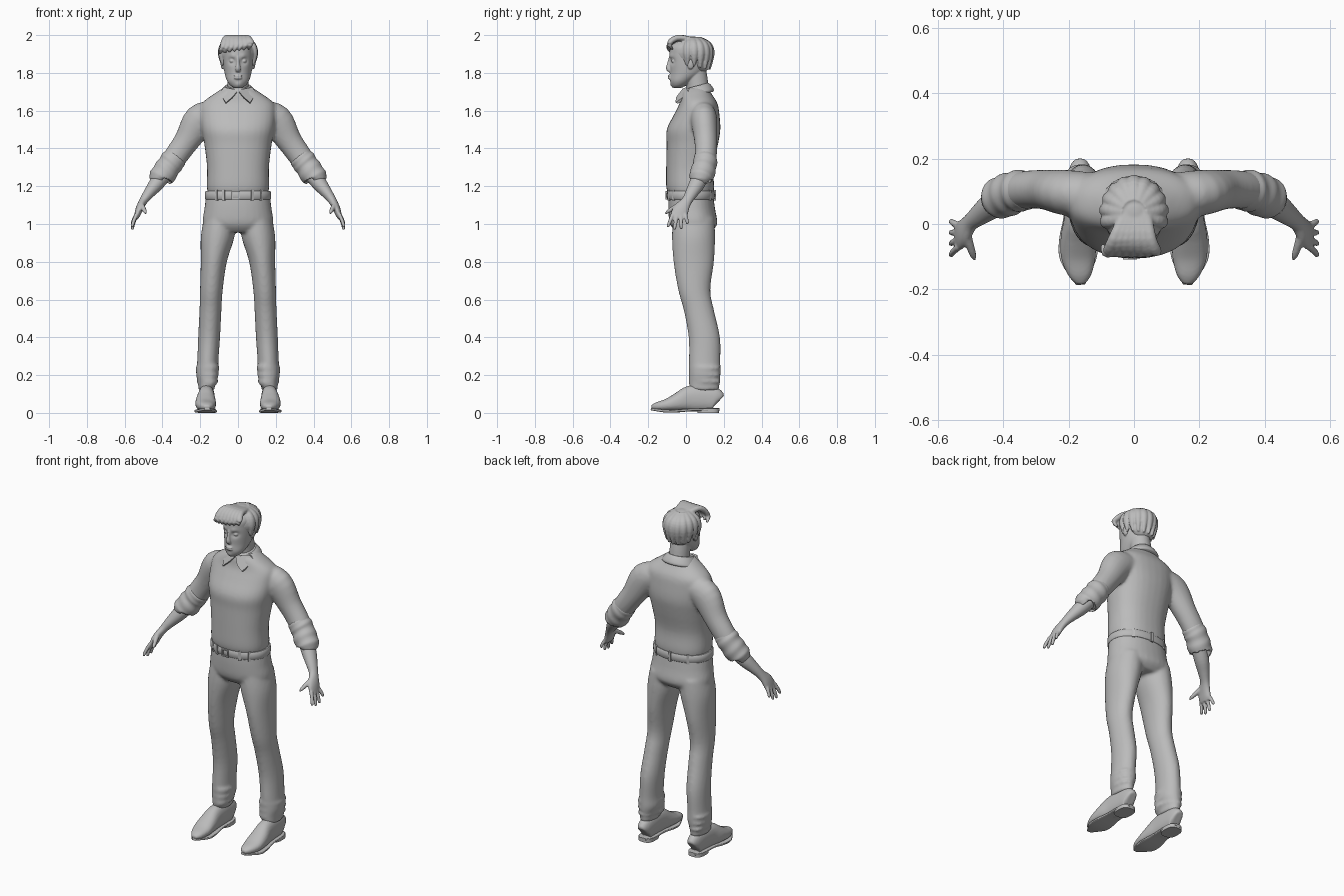
import bpy, bmesh, math
from mathutils import Vector, Matrix

cube = bpy.data.objects.get("Cube")
if cube:
    bpy.data.objects.remove(cube)

grey = bpy.data.materials.new("plain_grey")
grey.use_nodes = True
grey.diffuse_color = (0.5, 0.5, 0.5, 1)
grey.node_tree.nodes["Principled BSDF"].inputs["Base Color"].default_value = (0.5, 0.5, 0.5, 1)

X, Y, Z = Vector((1, 0, 0)), Vector((0, 1, 0)), Vector((0, 0, 1))


def spline(rows, steps):
    """Catmull-Rom interpolation through rows of numbers."""
    rows = [Vector(r) for r in rows]
    out = []
    for i in range(len(rows) - 1):
        a, b = rows[max(i - 1, 0)], rows[i]
        c, d = rows[i + 1], rows[min(i + 2, len(rows) - 1)]
        for k in range(steps):
            t = k / steps
            out.append(b + (c - a) * (t / 2)
                       + (a * 2 - b * 5 + c * 4 - d) * (t * t / 2)
                       + (b * 3 - a - c * 3 + d) * (t ** 3 / 2))
    return out + [rows[-1]]


def tube(bm, rows, hint=Y, axis=None, sides=32, steps=4, power=2, wobble=0, waves=1, mirror=False):
    """Loft through rows of x, y, z, radius along hint, radius across it."""
    pts = spline(rows, steps)
    rings, made = [], []
    for i, row in enumerate(pts):
        here = Vector(row[:3])
        ahead, behind = pts[min(i + 1, len(pts) - 1)], pts[max(i - 1, 0)]
        t = axis or (Vector(ahead[:3]) - Vector(behind[:3])).normalized()
        u = (hint - t * hint.dot(t)).normalized()
        v = t.cross(u)
        ring = []
        for k in range(sides):
            a = math.tau * k / sides
            c, s = math.cos(a), math.sin(a)
            swell = 1 + wobble * math.sin(waves * math.tau * i / len(pts) + s)
            cu = math.copysign(abs(c) ** (2 / power), c) * row[3] * swell
            cv = math.copysign(abs(s) ** (2 / power), s) * row[4] * swell
            ring.append(bm.verts.new(here + u * cu + v * cv))
        rings.append(ring)
    for lower, upper in zip(rings, rings[1:]):
        for k in range(sides):
            j = (k + 1) % sides
            made.append(bm.faces.new((lower[k], lower[j], upper[j], upper[k])))
    made += [bm.faces.new(rings[0][::-1]), bm.faces.new(rings[-1])]
    if mirror:
        mirror_faces(bm, made)


def upright(bm, rows, **options):
    """Loft of level rings from rows of y, z, half depth, half width."""
    tube(bm, [(0, y, z, d, w) for y, z, d, w in rows], axis=Z, **options)


def mirror_faces(bm, faces):
    copy = bmesh.ops.duplicate(bm, geom=faces)["geom"]
    for v in (g for g in copy if isinstance(g, bmesh.types.BMVert)):
        v.co.x = -v.co.x
    bmesh.ops.reverse_faces(bm, faces=[g for g in copy if isinstance(g, bmesh.types.BMFace)])


def ball(bm, centre, size, mirror=False):
    matrix = Matrix.Translation(centre) @ Matrix.Diagonal((*size, 1))
    verts = bmesh.ops.create_uvsphere(bm, u_segments=24, v_segments=16, radius=1, matrix=matrix)["verts"]
    if mirror:
        mirror_faces(bm, list({f for v in verts for f in v.link_faces}))


def box(bm, centre, size, turn=0):
    matrix = Matrix.Translation(centre) @ Matrix.Rotation(turn, 4, "Z") @ Matrix.Diagonal((*size, 1))
    bmesh.ops.create_cube(bm, size=1, matrix=matrix)


def finish(bm, name, voxel=0, smooth=0):
    """Make the object; a voxel size fuses overlapping pieces into one skin."""
    bmesh.ops.recalc_face_normals(bm, faces=bm.faces)
    mesh = bpy.data.meshes.new(name)
    bm.to_mesh(mesh)
    bm.free()
    obj = bpy.data.objects.new(name, mesh)
    bpy.context.collection.objects.link(obj)
    mesh.materials.append(grey)
    bpy.ops.object.select_all(action="DESELECT")
    obj.select_set(True)
    bpy.context.view_layer.objects.active = obj
    if voxel:
        remesh = obj.modifiers.new("fuse", "REMESH")
        remesh.mode, remesh.voxel_size, remesh.use_smooth_shade = "VOXEL", voxel, True
    if smooth:
        soften = obj.modifiers.new("soften", "SMOOTH")
        soften.factor, soften.iterations = 0.5, smooth
    if voxel:
        bpy.ops.object.shade_smooth()
    else:
        bpy.ops.object.shade_smooth_by_angle(angle=math.radians(40))
    return obj


# Sweater: body and sleeves in one skin
bm = bmesh.new()
upright(bm, [(.025, 1.16, .12, .16), (.022, 1.2, .127, .165), (.02, 1.3, .125, .164),
             (.033, 1.42, .136, .178), (.04, 1.5, .142, .193), (.057, 1.58, .12, .2),
             (.066, 1.64, .1, .19), (.055, 1.69, .08, .125), (.055, 1.72, .065, .08)], power=2.3)
tube(bm, [(.12, .085, 1.58, .07, .07), (.2, .095, 1.548, .07, .088), (.27, .105, 1.442, .061, .068),
          (.325, .105, 1.365, .058, .063), (.37, .096, 1.3, .058, .06), (.4, .085, 1.25, .055, .056)],
     mirror=True)
finish(bm, "sweater", voxel=.009, smooth=6)

# Rolled cuffs with soft creases
bm = bmesh.new()
tube(bm, [(.325, .103, 1.362, .055, .057), (.34, .102, 1.342, .063, .066), (.36, .1, 1.315, .063, .065),
          (.385, .09, 1.278, .065, .066), (.41, .079, 1.243, .064, .064), (.412, .078, 1.238, .05, .05)],
     wobble=.035, waves=4, mirror=True)
finish(bm, "rolled_cuffs", voxel=.006, smooth=2)

# Forearms, palms, fingers and thumbs
bm = bmesh.new()
tube(bm, [(.38, .09, 1.28, .043, .043), (.43, .06, 1.215, .042, .04), (.47, .03, 1.165, .034, .03),
          (.5, .005, 1.123, .028, .022), (.52, -.022, 1.085, .04, .02), (.533, -.036, 1.05, .044, .016),
          (.54, -.038, 1.03, .036, .012)], mirror=True)
for i, drop in enumerate((.066, .08, .076, .05)):
    base = Vector((.536, -.07 + i * .022, 1.052))
    spread = Vector((.024, -.026 + i * .013, -drop))
    reach = [(0, .011), (.55, .01), (.95, .008), (1.05, .003)]
    tube(bm, [(*(base + spread * t + X * (.012 * t * (1 - t))), r, r) for t, r in reach],
         sides=12, mirror=True)
tube(bm, [(.512, -.03, 1.105, .016, .014), (.502, -.065, 1.085, .013, .013),
          (.492, -.095, 1.066, .01, .01), (.487, -.11, 1.054, .004, .004)], sides=12, mirror=True)
finish(bm, "arms_and_hands", voxel=.005, smooth=2)

# Trousers: hips and both legs in one skin
bm = bmesh.new()
upright(bm, [(.025, 1.16, .118, .168), (.03, 1.08, .124, .178),
             (.04, 1, .125, .187), (.04, .955, .09, .15)], power=2.2)
tube(bm, [(.095, .04, 1.03, .11, .085), (.108, .04, .93, .114, .089), (.128, .041, .8, .107, .069),
          (.141, .044, .65, .085, .06), (.146, .069, .54, .08, .058), (.153, .097, .4, .083, .058),
          (.16, .099, .27, .083, .056), (.162, .1, .21, .083, .06), (.166, .098, .16, .08, .046),
          (.167, .098, .118, .078, .042)], axis=Z, mirror=True)
for z in (.165, .2, .238):
    tube(bm, [(.162, .1, z - .012, .076, .04), (.162, .098, z, .086, z / 10 + .04),
              (.162, .1, z + .014, .076, .048)], hint=Vector((.2, 1, 0)), mirror=True)
finish(bm, "trousers", voxel=.009, smooth=5)

# Belt with loops and buckle
bm = bmesh.new()
upright(bm, [(.025, 1.13, .12, .168), (.025, 1.135, .127, .175),
             (.025, 1.17, .127, .174), (.025, 1.175, .12, .166)], power=2.2, steps=2, sides=48)
for turn in (.9, 2.2, 4, math.pi * 1.5 - .45, math.pi * 1.5 + .45, 5.5, math.pi / 2):
    box(bm, (.172 * math.cos(turn), .025 + .127 * math.sin(turn), 1.152), (.012, .016, .056), turn)
finish(bm, "belt")
bm = bmesh.new()
box(bm, (-.012, -.104, 1.17), (.042, .01, .007))
box(bm, (-.012, -.104, 1.133), (.042, .01, .007))
for x in (-.03, .006):
    box(bm, (x, -.104, 1.152), (.007, .01, .04))
finish(bm, "buckle")

# Shoes: upper, thin sole and heel block
bm = bmesh.new()
tube(bm, [(.165, .172, .06, .04, .025), (.165, .155, .07, .062, .037), (.166, .09, .078, .07, .042),
          (.168, .02, .075, .068, .045), (.171, -.04, .058, .05, .053), (.17, -.1, .042, .033, .053),
          (.165, -.155, .034, .022, .036), (.163, -.183, .03, .01, .014)], hint=Z, power=2.3, mirror=True)
finish(bm, "shoe_uppers", voxel=.006, smooth=2)
bm = bmesh.new()
tube(bm, [(.165, .176, .018, .007, .02), (.166, .13, .018, .007, .045), (.168, .03, .016, .007, .046),
          (.171, -.05, .01, .008, .058), (.17, -.11, .01, .008, .055), (.163, -.185, .02, .006, .014)],
     hint=Z, power=5, mirror=True)
tube(bm, [(.166, .118, 0, .058, .046), (.166, .118, .022, .058, .046)],
     axis=Z, power=2.8, steps=1, mirror=True)
finish(bm, "soles_and_heels")

# Collar: tilted band and two pointed flaps
bm = bmesh.new()
tube(bm, [(0, .064, 1.682, .082, .095), (0, .062, 1.69, .088, .1), (0, .055, 1.715, .08, .084),
          (0, .051, 1.73, .07, .068)], sides=48)
finish(bm, "collar_band")
bm = bmesh.new()
flap = [(.004, -.028, 1.702), (.03, -.052, 1.672), (.064, -.056, 1.643),
        (.099, .015, 1.693), (.075, .0, 1.724), (.035, -.018, 1.716)]
front = [bm.verts.new(p) for p in flap]
back = [bm.verts.new(Vector(p) + Y * .014 - Z * .006) for p in flap]
faces = [bm.faces.new(front), bm.faces.new(back[::-1])]
for k in range(len(flap)):
    j = (k + 1) % len(flap)
    faces.append(bm.faces.new((front[k], back[k], back[j], front[j])))
mirror_faces(bm, faces)
finish(bm, "collar_flaps")

# Head: skull with sculpted sockets, brow, mouth and chin
bm = bmesh.new()
upright(bm, [(-.045, 1.721, .024, .022), (-.036, 1.735, .042, .042), (-.022, 1.76, .063, .059),
             (.005, 1.8, .088, .071), (.014, 1.85, .1, .078), (.019, 1.9, .106, .081),
             (.02, 1.94, .1, .078), (.02, 1.975, .06, .05)], sides=64, steps=6)
bumps = [(.032, 1.863, .017, .014), (-.032, 1.863, .017, .014), (.03, 1.887, .014, -.005),
         (-.03, 1.887, .014, -.005), (0, 1.778, .018, -.006), (0, 1.757, .012, .004), (0, 1.737, .016, -.004)]
for v in bm.verts:
    if v.co.y < 0:
        v.co.y += sum(push * math.exp(-((v.co.x - x) ** 2 + (v.co.z - z) ** 2) / r ** 2)
                      for x, z, r, push in bumps)
tube(bm, [(0, .065, 1.66, .058, .057), (0, .06, 1.74, .058, .056), (0, .045, 1.82, .06, .056)])
tube(bm, [(0, -.078, 1.885, .012, .008), (0, -.087, 1.85, .013, .009),
          (0, -.093, 1.823, .013, .014), (0, -.082, 1.81, .01, .014)], sides=16)
for z in (1.784, 1.772):
    ball(bm, (0, -.088, z), (.022, .008, .005))
ball(bm, (.032, -.066, 1.863), (.013, .012, .01), mirror=True)
ball(bm, (.081, .025, 1.85), (.011, .02, .031), mirror=True)
finish(bm, "head", voxel=.004, smooth=2)

# Hair: rounded mass, nape, sideburns and swept locks
bm = bmesh.new()
ball(bm, (0, .032, 1.905), (.094, .104, .088))
ball(bm, (0, .075, 1.858), (.074, .052, .062))
ball(bm, (.08, .005, 1.875), (.012, .014, .036), mirror=True)
for i in range(7):
    s = i / 6
    x = .068 - .15 * s
    tube(bm, [(.035 - .06 * s, .03, 1.978, .012, .02), (x * .75, -.045, 1.985, .016, .018),
              (x, -.088, 1.957 - .02 * s, .013, .018), (x - .014, -.088 + .3 * x * x / .08, 1.925 - .025 * s, .004, .006)],
         hint=Z, sides=12)
for i in range(11):
    a = -.25 + i * (math.pi + .5) / 10
    c, s = math.cos(a), math.sin(a)
    rows = [(.35, .982, .012), (.85, .95, .016), (1, .9, .015), (.9, .835 - .02 * max(s, 0), .004)]
    tube(bm, [(.092 * c * k, .032 + .104 * s * k, 1 + z, r, r * 1.3) for k, z, r in rows],
         hint=Vector((c, s, .5)), sides=12)
finish(bm, "hair", voxel=.005, smooth=1)
